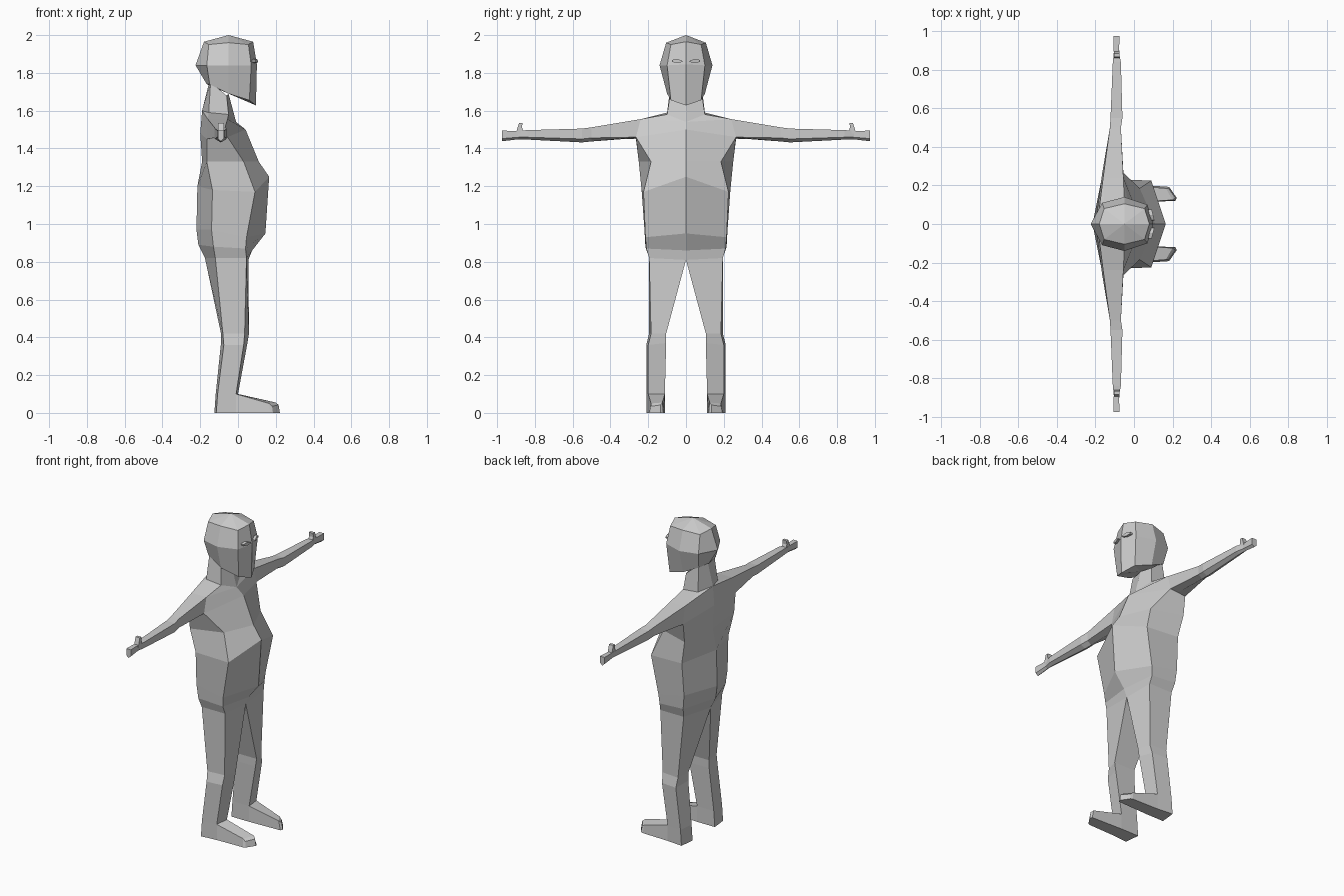
import bpy, bmesh
from mathutils import Vector

cube = bpy.data.objects.get("Cube")
if cube:
    bpy.data.objects.remove(cube, do_unlink=True)

grey = bpy.data.materials.new("plain_grey")
grey.use_nodes = True
grey.diffuse_color = (0.6, 0.6, 0.6, 1)
grey.node_tree.nodes["Principled BSDF"].inputs["Base Color"].default_value = (0.6, 0.6, 0.6, 1)


def loft(bm, rings, closed=False, cap_start=False, cap_end=False):
    """Skin a list of equal-length point rings with quads."""
    rows = [[bm.verts.new(p) for p in ring] for ring in rings]
    n = len(rows[0])
    for a, b in zip(rows, rows[1:]):
        for i in range(n if closed else n - 1):
            j = (i + 1) % n
            bm.faces.new((a[i], a[j], b[j], b[i]))
    if cap_start:
        bm.faces.new(rows[0])
    if cap_end:
        bm.faces.new(rows[-1])


def finish(name, bm):
    """Mirror the half across y = 0, weld it and make an object."""
    geom = bm.verts[:] + bm.edges[:] + bm.faces[:]
    dup = bmesh.ops.duplicate(bm, geom=geom)["geom"]
    for v in dup:
        if isinstance(v, bmesh.types.BMVert):
            v.co.y = -v.co.y
    bmesh.ops.remove_doubles(bm, verts=bm.verts[:], dist=0.0005)
    bmesh.ops.recalc_face_normals(bm, faces=bm.faces[:])
    mesh = bpy.data.meshes.new(name)
    bm.to_mesh(mesh)
    bm.free()
    mesh.materials.append(grey)
    obj = bpy.data.objects.new(name, mesh)
    bpy.context.collection.objects.link(obj)
    return obj


def box_ring(y, x0, x1, z0, z1):
    """Arm section: flat top, sides and a keel below."""
    lift = (z1 - z0) * 0.25
    return [(x0, y, z1), (x1, y, z1), (x1, y, z0 + lift),
            ((x0 + x1) / 2, y, z0), (x0, y, z0 + lift)]


# Torso half: each ring runs back centre, back side, front side, front centre
hip = [(-.175, 0, .82), (-.12, .195, .82), (.045, .195, .82), (.055, 0, .81)]
armpit = [(-.2, 0, 1.48), (-.165, .265, 1.45), (-.055, .265, 1.46), (.04, 0, 1.5)]
collar = [(-.19, 0, 1.6), (-.155, .1, 1.59), (-.05, .1, 1.58), (-.01, 0, 1.54)]
torso_rings = [
    hip,
    [(-.21, 0, .89), (-.13, .215, .88), (.04, .21, .87), (.075, 0, .86)],
    [(-.22, 0, .97), (-.14, .22, .97), (.045, .215, .93), (.145, 0, .95)],
    [(-.215, 0, 1.2), (-.135, .235, 1.18), (.09, .225, 1.17), (.165, 0, 1.25)],
    [(-.19, 0, 1.33), (-.165, .25, 1.33), (.03, .185, 1.33), (.11, 0, 1.33)],
    armpit,
]
bm = bmesh.new()
loft(bm, torso_rings)
# Shoulders join the armpit, collar and arm top
top_back, top_front = (-.16, .24, 1.555), (-.055, .24, 1.555)
for side in ([armpit[0], armpit[1], top_back, collar[0]],
             [collar[0], top_back, collar[1]],
             [armpit[3], armpit[2], top_front, collar[3]],
             [collar[3], top_front, collar[2]],
             [collar[1], top_back, top_front, collar[2]]):
    bm.faces.new([bm.verts.new(p) for p in side])
# Neck
loft(bm, [collar, [(-.15, 0, 1.76), (-.145, .08, 1.75), (-.06, .085, 1.68), (-.05, 0, 1.69)]])
finish("torso", bm)

# Arms with hands
bm = bmesh.new()
shoulder = [top_back, top_front, armpit[2], (-.11, .265, 1.455), armpit[1]]
loft(bm, [shoulder,
          box_ring(.5, -.125, -.068, 1.437, 1.512),
          box_ring(.55, -.122, -.06, 1.432, 1.505),
          box_ring(.84, -.11, -.068, 1.447, 1.497),
          box_ring(.89, -.105, -.078, 1.448, 1.493),
          box_ring(.975, -.107, -.075, 1.438, 1.494)], closed=True, cap_end=True)
finish("arms", bm)

# Thumbs
bm = bmesh.new()
loft(bm, [[(x, y, z) for x, y in ((-.105, y0), (-.075, y0), (-.075, y1), (-.105, y1))]
          for z, y0, y1 in ((1.48, .855, .9), (1.51, .868, .892), (1.535, .866, .884))],
     closed=True, cap_end=True)
finish("thumbs", bm)

# Head half: back, back side, temple, cheek, nose line
bm = bmesh.new()
loft(bm, [
    [(-.05, 0, 1.69)] * 5,
    [(-.165, 0, 1.74), (-.15, .085, 1.74), (-.05, .1, 1.69), (.06, .08, 1.655), (.095, 0, 1.628)],
    [(-.225, 0, 1.84), (-.165, .11, 1.84), (-.05, .14, 1.84), (.07, .1, 1.84), (.1, 0, 1.845)],
    [(-.18, 0, 1.965), (-.155, .08, 1.95), (-.05, .105, 1.96), (.055, .08, 1.95), (.08, 0, 1.965)],
    [(-.05, 0, 2)] * 5,
])
bmesh.ops.remove_doubles(bm, verts=bm.verts[:], dist=0.0005)
bmesh.ops.dissolve_degenerate(bm, edges=bm.edges[:], dist=0.0005)
finish("head", bm)

# Narrow eyes
bm = bmesh.new()
outline = [(.018, 1.858), (.045, 1.852), (.073, 1.858), (.075, 1.868), (.048, 1.874), (.02, 1.864)]
loft(bm, [[(x - .25 * y, y, z) for y, z in outline] for x in (.088, .111)],
     closed=True, cap_start=True, cap_end=True)
finish("eyes", bm)

# Legs: rings follow the hip, narrowing to knee, shin, ankle and sole
bm = bmesh.new()
loft(bm, [
    hip,
    [(-.09, .105, .42), (-.08, .195, .42), (.035, .185, .42), (.058, .105, .42)],
    [(-.09, .105, .37), (-.075, .21, .36), (.03, .2, .36), (.05, .105, .37)],
    [(-.118, .112, .1), (-.108, .21, .1), (-.01, .2, .1), (.0, .112, .1)],
    [(-.125, .112, 0), (-.115, .21, 0), (-.01, .2, 0), (.0, .112, 0)],
], closed=True, cap_end=True)
finish("legs", bm)

# Feet reach forward from the ankle to a bevelled toe
bm = bmesh.new()
loft(bm, [
    [(-.01, .2, 0), (-.01, .2, .1), (0, .112, .1), (0, .112, 0)],
    [(.17, .195, 0), (.165, .185, .05), (.2, .125, .055), (.215, .12, 0)],
    [(.185, .19, 0), (.18, .183, .035), (.215, .135, .042), (.222, .135, 0)],
], closed=True, cap_end=True)
finish("feet", bm)
